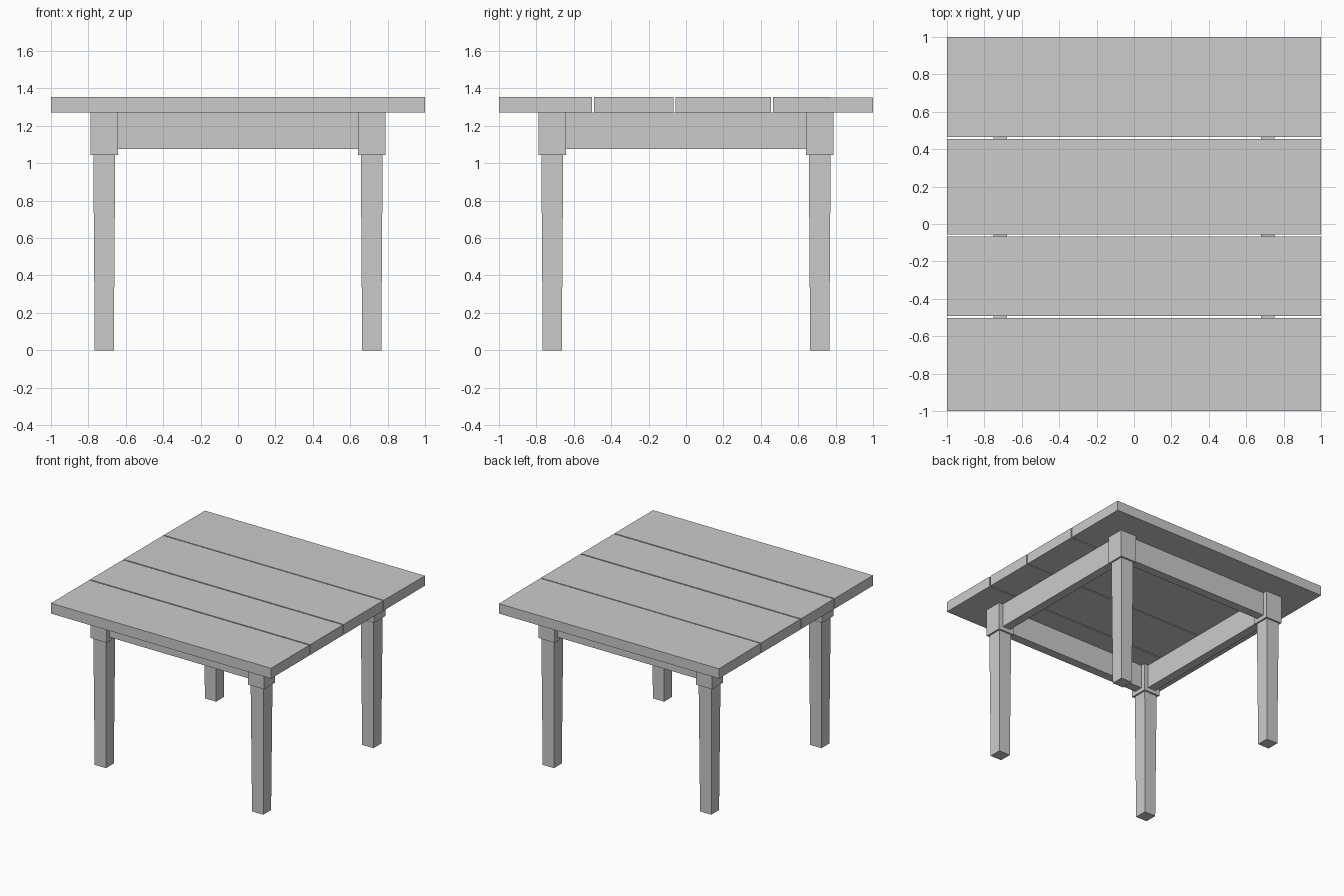
import bpy
import bmesh

if "Cube" in bpy.data.objects:
    bpy.data.objects.remove(bpy.data.objects["Cube"])


def box(name, lo, hi, edit=None):
    """Axis-aligned box between two corners, with an optional vertex edit."""
    bm = bmesh.new()
    bmesh.ops.create_cube(bm, size=1)
    for v in bm.verts:
        v.co = [lo[i] if v.co[i] < 0 else hi[i] for i in range(3)]
        if edit:
            edit(v.co)
    mesh = bpy.data.meshes.new(name)
    bm.to_mesh(mesh)
    bm.free()
    obj = bpy.data.objects.new(name, mesh)
    bpy.context.collection.objects.link(obj)
    return obj


C = 0.715                          # leg centre offset
TOP, BLOCK_Z, APRON_Z = 1.27, 1.044, 1.076
PLANK_TOP = 1.355

# Tabletop planks with narrow gaps; the rear one sags very slightly
def sag(co):
    if co.z > 1.3 and co.y > 0.9:
        co.z -= 0.004

planks = [(-1, -0.502), (-0.492, -0.066), (-0.056, 0.455), (0.464, 1)]
for i, (y0, y1) in enumerate(planks):
    box(f"tabletop_plank_{i + 1}", (-1, y0, TOP), (1, y1, PLANK_TOP),
        sag if i == 3 else None)

# Corner blocks and tapered legs
for ny, sy in (("front", -1), ("back", 1)):
    for nx, sx in (("left", -1), ("right", 1)):
        x, y, b, l = sx * C, sy * C, 0.0725, 0.0585
        box(f"{ny}_{nx}_corner_block", (x - b, y - b, BLOCK_Z), (x + b, y + b, TOP))

        def taper(co):
            if co.z < 0.5:
                co.x = x + (co.x - x) * 0.87
                co.y = y + (co.y - y) * 0.87

        box(f"{ny}_{nx}_leg", (x - l, y - l, 0), (x + l, y + l, BLOCK_Z), taper)

# Aprons between the corner blocks
e, t = C - 0.0725, 0.036
for name_x, name_y, s in (("left", "front", -1), ("right", "back", 1)):
    box(f"{name_y}_apron", (-e, s * C - t, APRON_Z), (e, s * C + t, TOP))
    box(f"{name_x}_apron", (s * C - t, -e, APRON_Z), (s * C + t, e, TOP))
